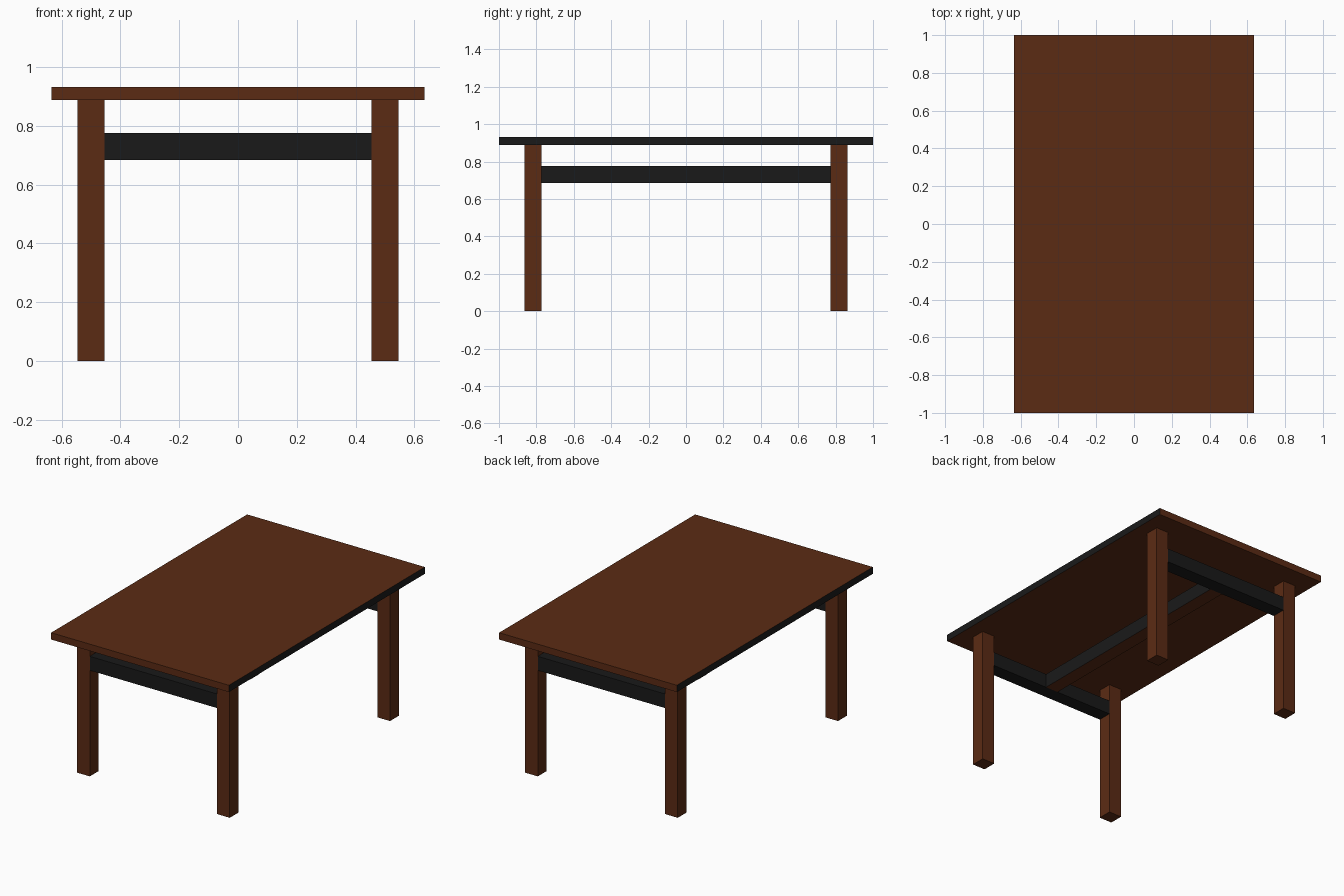
import bpy

if "Cube" in bpy.data.objects:
    bpy.data.objects.remove(bpy.data.objects["Cube"])


def make_material(name, color):
    mat = bpy.data.materials.new(name)
    mat.diffuse_color = color
    mat.use_nodes = True
    mat.node_tree.nodes["Principled BSDF"].inputs["Base Color"].default_value = mat.diffuse_color
    return mat


BROWN = make_material("brown_wood", (0.105, 0.024, 0.007, 1))
BLACK = make_material("black_paint", (0.01, 0.01, 0.01, 1))


def box(name, center, size, mat, side_mat=None):
    """Box of one material; side_mat optionally paints its +x and -x faces."""
    bpy.ops.mesh.primitive_cube_add(size=1, location=center)
    obj = bpy.context.object
    obj.name = name
    for v in obj.data.vertices:
        v.co = [c * s for c, s in zip(v.co, size)]
    obj.data.update()
    obj.data.materials.append(mat)
    if side_mat:
        obj.data.materials.append(side_mat)
        for face in obj.data.polygons:
            if abs(face.normal.x) > 0.9:
                face.material_index = 1
    return obj


LEG = 0.091            # leg and rail thickness
LEG_X, LEG_Y = 0.5, 0.818
TOP_Z0, TOP_Z1 = 0.888, 0.932
RAIL_Z = 0.73

# Tabletop with black long edges
box("tabletop", (0, 0, (TOP_Z0 + TOP_Z1) / 2), (1.27, 2.0, TOP_Z1 - TOP_Z0), BROWN, BLACK)

for y_name, sy in (("front", -1), ("back", 1)):
    # Legs
    for x_name, sx in (("left", -1), ("right", 1)):
        box(f"{y_name}_{x_name}_leg", (sx * LEG_X, sy * LEG_Y, TOP_Z0 / 2),
            (LEG, LEG, TOP_Z0), BROWN)
    # End rail between the pair of legs
    box(f"{y_name}_rail", (0, sy * LEG_Y, RAIL_Z), (2 * LEG_X - LEG, LEG, LEG), BLACK)

# Long centre beam joining the end rails, black on its sides
box("centre_beam", (0, 0, RAIL_Z), (LEG, 2 * LEG_Y - LEG, LEG), BROWN, BLACK)
